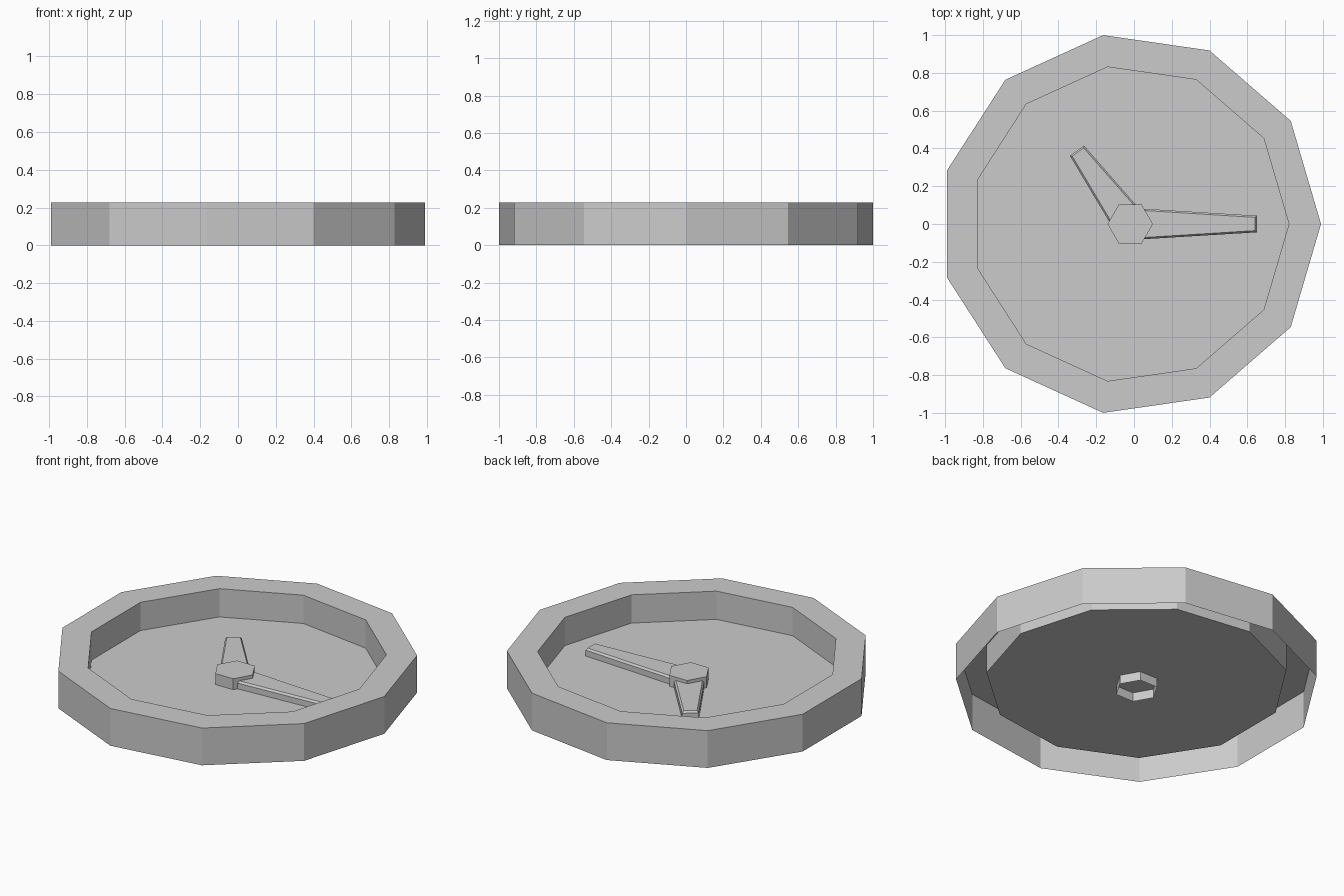
import bpy, bmesh, math

if "Cube" in bpy.data.objects:
    bpy.data.objects.remove(bpy.data.objects["Cube"])

CX = -0.02      # 11-gon centre, so the bounding box is centred on x = 0
FACE_Z = 0.055


def ring(bm, r, z, n):
    return [bm.verts.new((CX + r * math.cos(2 * math.pi * i / n),
                          r * math.sin(2 * math.pi * i / n), z)) for i in range(n)]


def bridge(bm, a, b):
    n = len(a)
    for i in range(n):
        j = (i + 1) % n
        bm.faces.new((a[i], a[j], b[j], b[i]))


def finish(bm, name):
    me = bpy.data.meshes.new(name)
    bm.to_mesh(me)
    bm.free()
    ob = bpy.data.objects.new(name, me)
    bpy.context.collection.objects.link(ob)
    return ob


def shell(name, profile, n):
    """Open-bottomed n-sided shell from (radius, z) profile, capped at its end."""
    bm = bmesh.new()
    rings = [ring(bm, r, z, n) for r, z in profile]
    for a, b in zip(rings, rings[1:]):
        bridge(bm, a, b)
    bm.faces.new(rings[-1])
    return finish(bm, name)


def hand(name, length, w_root, w_tip, angle):
    """Tapered clock hand with a small chamfer around its top."""
    bm = bmesh.new()
    levels = []
    for z, c in ((FACE_Z, 0), (0.09, 0), (0.102, 0.009)):
        pts = ((0.03, -w_root + c), (length - c, -w_tip + c),
               (length - c, w_tip - c), (0.03, w_root - c))
        levels.append([bm.verts.new((x, y, z)) for x, y in pts])
    for a, b in zip(levels, levels[1:]):
        bridge(bm, a, b)
    bm.faces.new(levels[-1])
    ob = finish(bm, name)
    ob.location.x = CX
    ob.rotation_euler.z = angle


# Case: outer wall, flat rim, inner wall and dial, hollow underneath
shell("clock_case", [(1.01, 0), (1.01, 0.228), (0.84, 0.228), (0.84, FACE_Z)], 11)

# Hub: hexagonal cap passing through the dial, open below
shell("hub", [(0.12, 0), (0.12, 0.122)], 6)

# Hands
hand("minute_hand", 0.67, 0.083, 0.044, 0)
hand("hour_hand", 0.48, 0.087, 0.046, math.radians(126))
